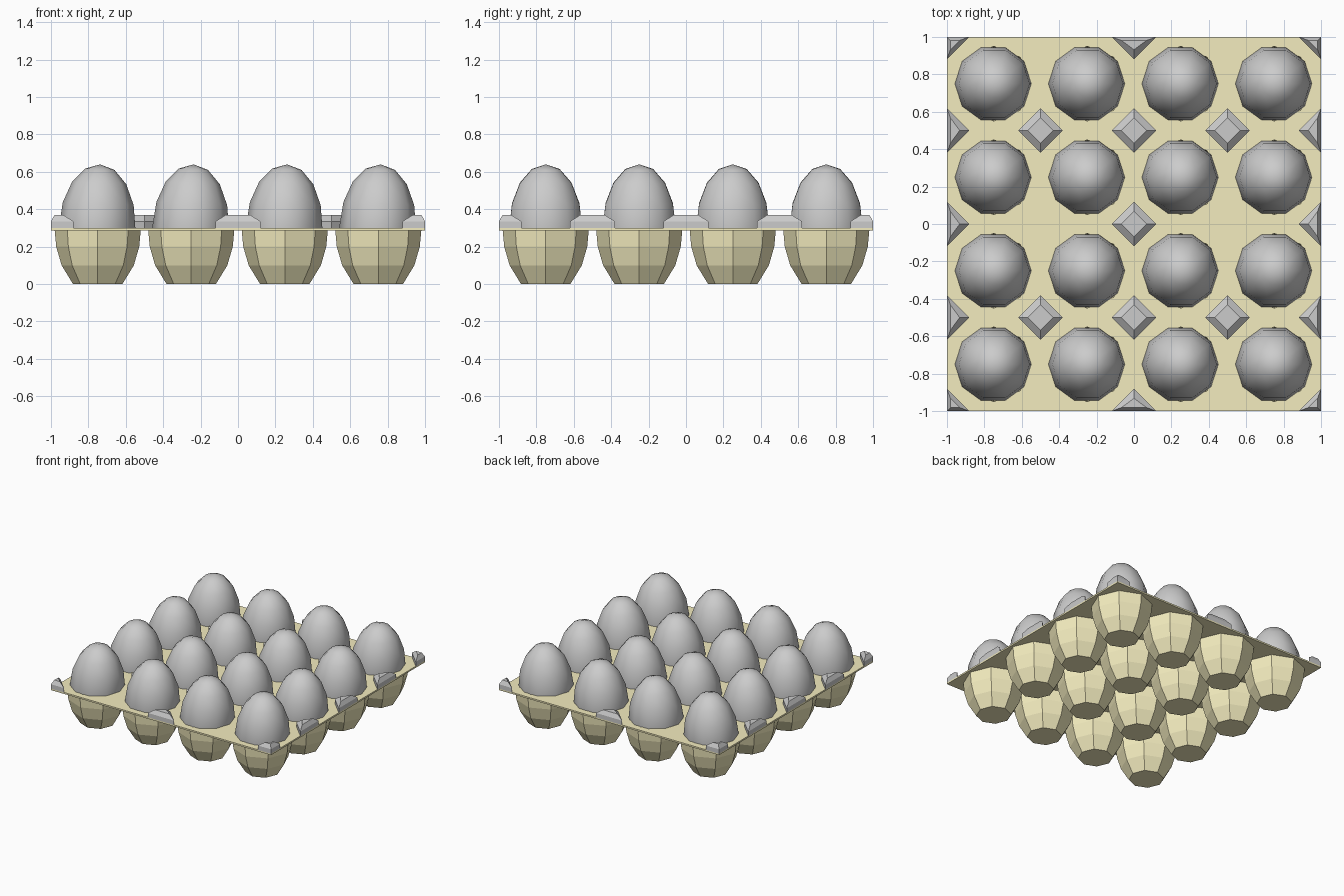
import bpy, bmesh, math
from mathutils import Matrix

if "Cube" in bpy.data.objects:
    bpy.data.objects.remove(bpy.data.objects["Cube"])

CENTRES = (-0.75, -0.25, 0.25, 0.75)


def finish(name, bm, mat=None):
    bmesh.ops.remove_doubles(bm, verts=bm.verts[:], dist=1e-4)
    bmesh.ops.recalc_face_normals(bm, faces=bm.faces[:])
    me = bpy.data.meshes.new(name)
    bm.to_mesh(me)
    bm.free()
    if mat:
        me.materials.append(mat)
    ob = bpy.data.objects.new(name, me)
    bpy.context.collection.objects.link(ob)
    return ob


def loft(bm, rings, cap_first=False, cap_last=True):
    rows = [[bm.verts.new(p) for p in r] for r in rings]
    n = len(rows[0])
    for a, b in zip(rows, rows[1:]):
        for i in range(n):
            j = (i + 1) % n
            bm.faces.new((a[i], a[j], b[j], b[i]))
    if cap_first:
        bm.faces.new(rows[0])
    if cap_last:
        bm.faces.new(rows[-1])


def ring(x, y, r, z, n):
    # first vertex points along +y
    return [(x + r * math.sin(math.tau * i / n), y + r * math.cos(math.tau * i / n), z)
            for i in range(n)]


def square(x, y, h, z):
    pts = [(0, 1), (1, 1), (1, 0), (1, -1), (0, -1), (-1, -1), (-1, 0), (-1, 1)]
    return [(x + h * a, y + h * b, z) for a, b in pts]


card = bpy.data.materials.new("card")
card.diffuse_color = (0.9, 0.84, 0.52, 1)
card.use_nodes = True
card.node_tree.nodes["Principled BSDF"].inputs["Base Color"].default_value = card.diffuse_color

# Tray: sixteen square cells, each with an eight-sided hollow cup
OUTER = [(0.23, 0.287), (0.222, 0.2), (0.193, 0.1), (0.132, 0.0)]
INNER = [(0.2, 0.3), (0.195, 0.2), (0.165, 0.1), (0.11, 0.02)]
bm = bmesh.new()
for cx in CENTRES:
    for cy in CENTRES:
        for top, profile in ((0.287, OUTER), (0.3, INNER)):
            loft(bm, [square(cx, cy, 0.25, top)] + [ring(cx, cy, r, z, 8) for r, z in profile])
bmesh.ops.remove_doubles(bm, verts=bm.verts[:], dist=1e-4)
# Thin outer rim joins the top and bottom sheets
bmesh.ops.bridge_loops(bm, edges=[e for e in bm.edges if e.is_boundary])
finish("tray", bm, card)

# Bevelled studs between the cups, cut off at the tray edge
spots = [(x, y) for x in (-1, 0, 1) for y in (-1, -0.5, 0, 0.5, 1)]
spots += [(x, y) for x in (-0.5, 0.5) for y in (-0.5, 0.5)]


def diamond(x, y, h, z, limit):
    def clamp(v):
        return max(-limit, min(limit, v))
    return [(clamp(x + h * a), clamp(y + h * b), z)
            for a, b in ((0, 1), (1, 0), (0, -1), (-1, 0))]


for x, y in spots:
    bm = bmesh.new()
    loft(bm, [diamond(x, y, 0.12, 0.298, 1), diamond(x, y, 0.12, 0.335, 1),
              diamond(x, y, 0.068, 0.368, 0.982)], cap_first=True)
    bmesh.ops.dissolve_degenerate(bm, edges=bm.edges[:], dist=1e-4)
    finish("stud", bm)

# Eggs: ten sides, taller above the middle, leaning slightly to the right
for cx in CENTRES:
    for cy in CENTRES:
        bm = bmesh.new()
        bmesh.ops.create_uvsphere(bm, u_segments=10, v_segments=8, radius=1)
        bmesh.ops.rotate(bm, verts=bm.verts[:], matrix=Matrix.Rotation(math.pi / 2, 3, 'Z'))
        for v in bm.verts:
            v.co.x *= 0.205
            v.co.y *= 0.205
            v.co.z *= 0.34 if v.co.z > 0 else 0.26
        for f in bm.faces:
            f.smooth = True
        egg = finish("egg", bm)
        egg.location = (cx - 0.003, cy, 0.3)
        egg.rotation_euler.y = 0.045
